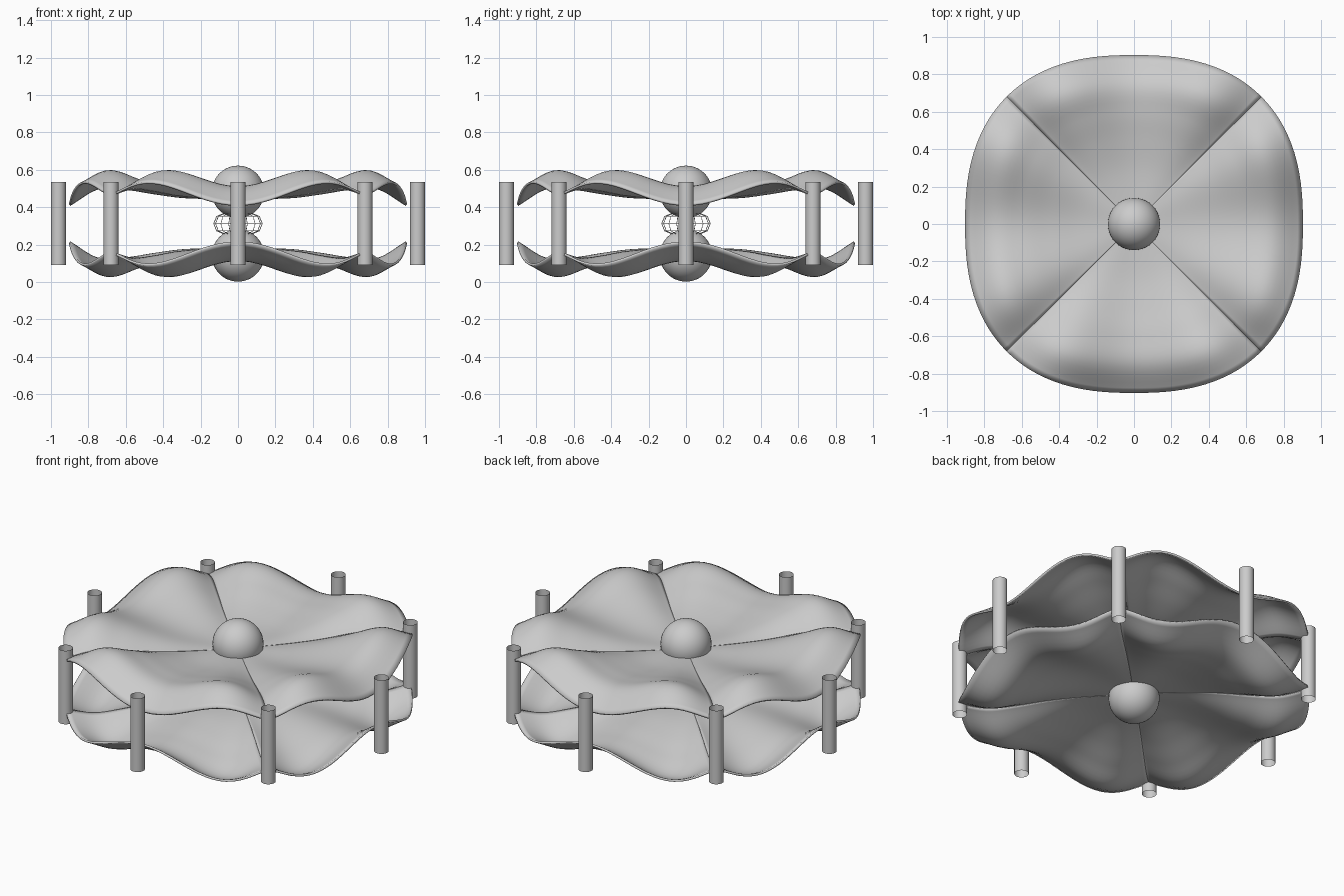
import bpy, bmesh, math

if "Cube" in bpy.data.objects:
    bpy.data.objects.remove(bpy.data.objects["Cube"])

MID = 0.312          # mirror plane between the two sheets
EDGE, POWER = 0.90, 2.47

# height profiles from centre to rim: petal middle, bump line, seam
A = [.45, .45, .455, .475, .498, .500, .412]
B = [.45, .452, .465, .50, .55, .592, .53]
C = [.45, .45, .455, .465, .483, .490, .455]


def spline(v, s):
    n = len(v) - 1
    i = min(int(s * n), n - 1)
    f = s * n - i
    p1, p2 = v[i], v[i + 1]
    p0 = v[i - 1] if i > 0 else p1
    p3 = v[i + 2] if i + 2 <= n else 2 * p2 - p1
    return 0.5 * (2 * p1 + (p2 - p0) * f + (2 * p0 - 5 * p1 + 4 * p2 - p3) * f * f
                  + (3 * p1 - p0 - 3 * p2 + p3) * f ** 3)


def height(s, t):
    a, b, c = (spline(v, s) for v in (A, B, C))
    bump = b - (a + (c - a) * 0.31)
    return a + (c - a) * t * t + bump * math.sin(0.9 * math.pi * t) ** 2


def finish(bm, name):
    me = bpy.data.meshes.new(name)
    bm.to_mesh(me)
    bm.free()
    for p in me.polygons:
        p.use_smooth = True
    ob = bpy.data.objects.new(name, me)
    bpy.context.collection.objects.link(ob)
    return ob


# one quarter of a wavy sheet, bounded by the diagonal seams
def petal(name, turn, lower):
    bm = bmesh.new()
    nt, ns = 40, 30
    ca, sa = math.cos(turn), math.sin(turn)
    rows = []
    for j in range(ns + 1):
        s = 0.08 + 0.92 * j / ns
        row = []
        for i in range(nt + 1):
            t = -1 + 2 * i / nt
            y = s * EDGE / (1 + abs(t) ** POWER) ** (1 / POWER)
            x = t * y
            z = height(s, t)
            if lower:
                z = 2 * MID - z
            row.append(bm.verts.new((x * ca - y * sa, x * sa + y * ca, z)))
        rows.append(row)
    for j in range(ns):
        for i in range(nt):
            f = [rows[j][i], rows[j][i + 1], rows[j + 1][i + 1], rows[j + 1][i]]
            bm.faces.new(f[::-1] if lower else f)
    ob = finish(bm, name)
    m = ob.modifiers.new("thickness", 'SOLIDIFY')
    m.thickness = 0.012
    m.offset = 0


for k in range(4):
    petal("upper_petal", k * math.pi / 2, False)
    petal("lower_petal", k * math.pi / 2, True)

# centre balls
for name, z in (("upper_ball", 0.482), ("lower_ball", 0.142)):
    bm = bmesh.new()
    bmesh.ops.create_uvsphere(bm, u_segments=40, v_segments=24, radius=0.14)
    bmesh.ops.translate(bm, verts=bm.verts, vec=(0, 0, z))
    finish(bm, name)

# open tubes around the rim
for k in range(8):
    bm = bmesh.new()
    bmesh.ops.create_cone(bm, cap_ends=False, segments=32, radius1=0.04,
                          radius2=0.04, depth=0.445)
    ang = k * math.pi / 4
    bmesh.ops.translate(bm, verts=bm.verts,
                        vec=(0.96 * math.cos(ang), 0.96 * math.sin(ang), MID))
    finish(bm, "rim_post")

# thin wire ring cage between the balls
bpy.ops.mesh.primitive_torus_add(location=(0, 0, MID), major_radius=0.075,
                                 minor_radius=0.055, major_segments=16, minor_segments=8)
cage = bpy.context.object
cage.name = "wire_cage"
w = cage.modifiers.new("wire", 'WIREFRAME')
w.thickness = 0.004
